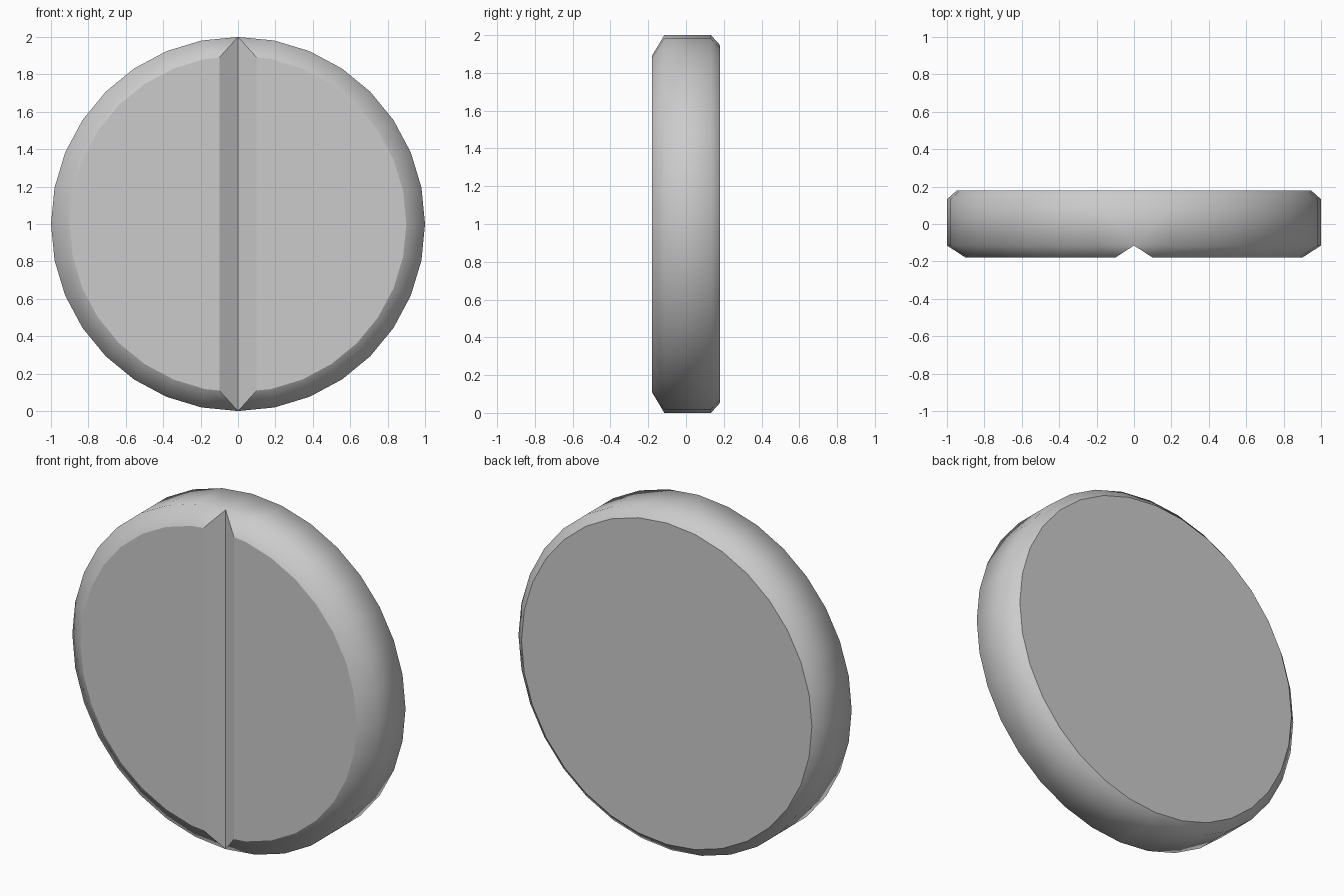
import bpy, bmesh, math

if "Cube" in bpy.data.objects:
    bpy.data.objects.remove(bpy.data.objects["Cube"])

SIDES = 32
# Rim profile from front to back: (y, radius)
PROFILE = [(-0.18, 0.9), (-0.115, 1.0), (0.132, 1.0), (0.18, 0.947)]

bm = bmesh.new()

# Turned disc with chamfered rims
rings = []
for y, r in PROFILE:
    rings.append([bm.verts.new((r * math.sin(2 * math.pi * i / SIDES), y,
                                1 + r * math.cos(2 * math.pi * i / SIDES)))
                  for i in range(SIDES)])
for a, b in zip(rings, rings[1:]):
    for i in range(SIDES):
        j = (i + 1) % SIDES
        bm.faces.new((a[i], a[j], b[j], b[i])).smooth = True
bm.faces.new(rings[0])
bm.faces.new(rings[-1])


def slice_off(point, normal):
    """Cut away the side the normal points to and cap the opening flat."""
    res = bmesh.ops.bisect_plane(bm, geom=bm.verts[:] + bm.edges[:] + bm.faces[:],
                                 dist=1e-5, plane_co=point, plane_no=normal,
                                 clear_outer=True)
    edges = [e for e in bm.edges if e.is_boundary]
    return bmesh.ops.contextual_create(bm, geom=edges)["faces"]


# Keep the right half, then slope one wall of the score groove
slice_off((0, 0, 1), (-1, 0, 0))
slice_off((0, -0.115, 1), (-0.065, -0.1, 0))

# Open the centre plane so the halves join
middle = [f for f in bm.faces if all(abs(v.co.x) < 1e-4 for v in f.verts)]
bmesh.ops.delete(bm, geom=middle, context='FACES')

# Mirror to the left half
bmesh.ops.mirror(bm, geom=bm.verts[:] + bm.edges[:] + bm.faces[:],
                 merge_dist=1e-4, axis='X')
bmesh.ops.remove_doubles(bm, verts=bm.verts[:], dist=1e-4)

# Merge the two halves of the back face
bmesh.ops.dissolve_edges(bm, edges=[
    e for e in bm.edges if all(abs(v.co.x) < 1e-4 and v.co.y > 0.17 for v in e.verts)
    and e.calc_length() > 1])
bmesh.ops.recalc_face_normals(bm, faces=bm.faces[:])

# Rounded shading on the rim only
for f in bm.faces:
    f.smooth = len(f.verts) <= 4 and f.calc_area() < 0.15

mesh = bpy.data.meshes.new("scored_tablet")
bm.to_mesh(mesh)
bm.free()
tablet = bpy.data.objects.new("scored_tablet", mesh)
bpy.context.collection.objects.link(tablet)
